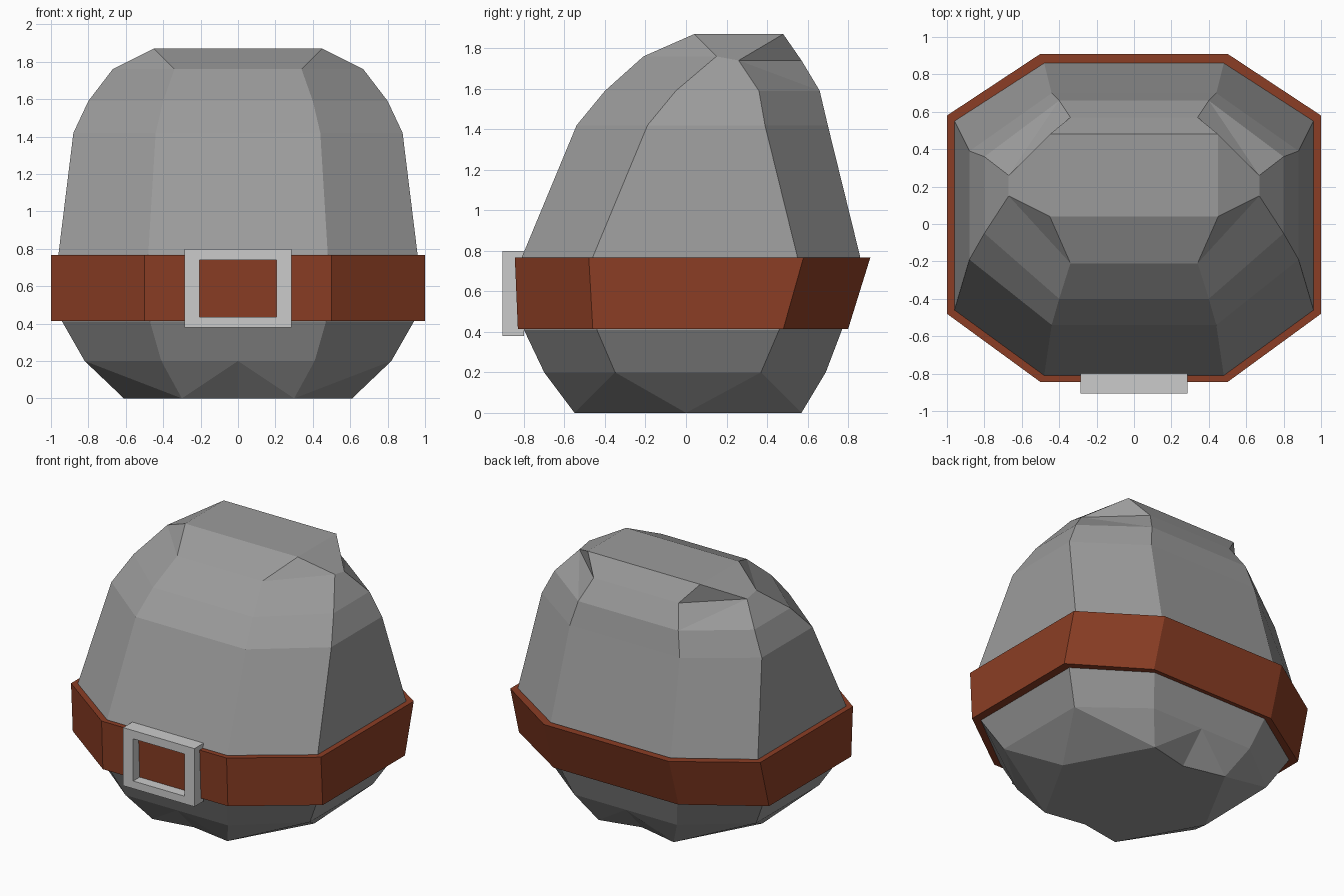
import bpy, bmesh

if "Cube" in bpy.data.objects:
    bpy.data.objects.remove(bpy.data.objects["Cube"])


def material(name, rgb):
    m = bpy.data.materials.new(name)
    m.diffuse_color = (*rgb, 1)
    m.use_nodes = True
    m.node_tree.nodes["Principled BSDF"].inputs["Base Color"].default_value = m.diffuse_color
    return m


def finish(bm, name, mat, mirror=False):
    if mirror:
        bmesh.ops.mirror(bm, geom=bm.verts[:] + bm.edges[:] + bm.faces[:],
                         axis='X', merge_dist=0.001)
        bmesh.ops.remove_doubles(bm, verts=bm.verts[:], dist=0.0005)
    bmesh.ops.recalc_face_normals(bm, faces=bm.faces[:])
    me = bpy.data.meshes.new(name)
    bm.to_mesh(me)
    bm.free()
    me.materials.append(mat)
    ob = bpy.data.objects.new(name, me)
    bpy.context.collection.objects.link(ob)
    return ob


def half_ring(bm, z, xc, xs, yf, ysf, ysb, yb, zb=None):
    """Right half of an octagon: front middle, corners, back middle."""
    zb = z if zb is None else zb
    pts = [(0, yf, z), (xc, yf, z), (xs, ysf, z),
           (xs, ysb, zb), (xc, yb, zb), (0, yb, zb)]
    return [bm.verts.new(p) for p in pts]


def bridge(bm, a, b):
    for i in range(len(a) - 1):
        bm.faces.new((a[i], a[i + 1], b[i + 1], b[i]))


grey = material("stone grey", (0.33, 0.33, 0.33))
brown = material("leather brown", (0.26, 0.048, 0.018))
silver = material("buckle silver", (0.60, 0.60, 0.60))

# Body: stacked half octagons, mirrored
bm = bmesh.new()
low, mid, waist, r1, r2 = [half_ring(bm, *r) for r in (
    (0.20, 0.41, 0.82, -0.70, -0.35, 0.37, 0.69),
    (0.41, 0.47, 0.94, -0.80, -0.44, 0.46, 0.77),
    (0.77, 0.48, 0.96, -0.81, -0.46, 0.55, 0.86),
    (1.42, 0.44, 0.88, -0.54, -0.19, 0.39, 0.70),
    (1.59, 0.40, 0.80, -0.40, -0.05, 0.36, 0.66))]
crown = half_ring(bm, 1.76, 0.34, 0.67, -0.21, 0.15, 0.26, 0.57, 1.74)
for a, b in ((low, mid), (mid, waist), (waist, r1), (r1, r2)):
    bridge(bm, a, b)
bridge(bm, r2[:4], crown[:4])
bridge(bm, r2[4:], crown[4:])
bm.faces.new((r2[3], r2[4], crown[3]))
bm.faces.new((r2[4], crown[4], crown[3]))

# Flat top with notched corners at the back
t = [bm.verts.new(p) for p in ((0, 0.04, 1.87), (0.45, 0.04, 1.87),
                               (0.45, 0.48, 1.87), (0, 0.48, 1.87))]
for f in ((crown[0], crown[1], t[1], t[0]), (crown[1], crown[2], t[1]),
          (crown[2], crown[3], t[2], t[1]), (crown[3], crown[4], t[2]),
          (crown[4], crown[5], t[3], t[2]), tuple(t)):
    bm.faces.new(f)

# Base: triangles down to a rough hexagon
b = [bm.verts.new(p) for p in ((0, -0.50, 0), (0.30, -0.55, 0), (0.61, 0, 0),
                               (0.30, 0.57, 0), (0, 0.50, 0))]
for f in ((low[0], b[0], b[1]), (low[0], b[1], low[1]), (low[1], b[1], low[2]),
          (low[2], b[1], b[2]), (low[2], b[2], low[3]), (low[3], b[2], b[3]),
          (low[3], b[3], low[4]), (low[4], b[3], low[5]), (low[5], b[3], b[4]),
          tuple(b)):
    bm.faces.new(f)
finish(bm, "body", grey, True)

# Belt: octagonal band around the waist
bm = bmesh.new()
rings = [half_ring(bm, *r) for r in (
    (0.413, 0.50, 1.00, -0.83, -0.46, 0.48, 0.80),
    (0.767, 0.50, 1.00, -0.845, -0.48, 0.58, 0.91),
    (0.767, 0.47, 0.95, -0.80, -0.45, 0.54, 0.85),
    (0.413, 0.46, 0.93, -0.79, -0.43, 0.45, 0.76))]
for i in range(4):
    bridge(bm, rings[i], rings[(i + 1) % 4])
finish(bm, "belt", brown, True)

# Buckle: rectangular frame
bm = bmesh.new()


def rect(x, z0, z1, y):
    return [bm.verts.new(p) for p in ((-x, y, z0), (x, y, z0), (x, y, z1), (-x, y, z1))]


loops = [rect(0.285, 0.38, 0.80, -0.80), rect(0.285, 0.38, 0.80, -0.905),
         rect(0.205, 0.435, 0.74, -0.905), rect(0.205, 0.435, 0.74, -0.80)]
for i in range(4):
    a, c = loops[i], loops[(i + 1) % 4]
    bridge(bm, a + a[:1], c + c[:1])
finish(bm, "buckle", silver)
